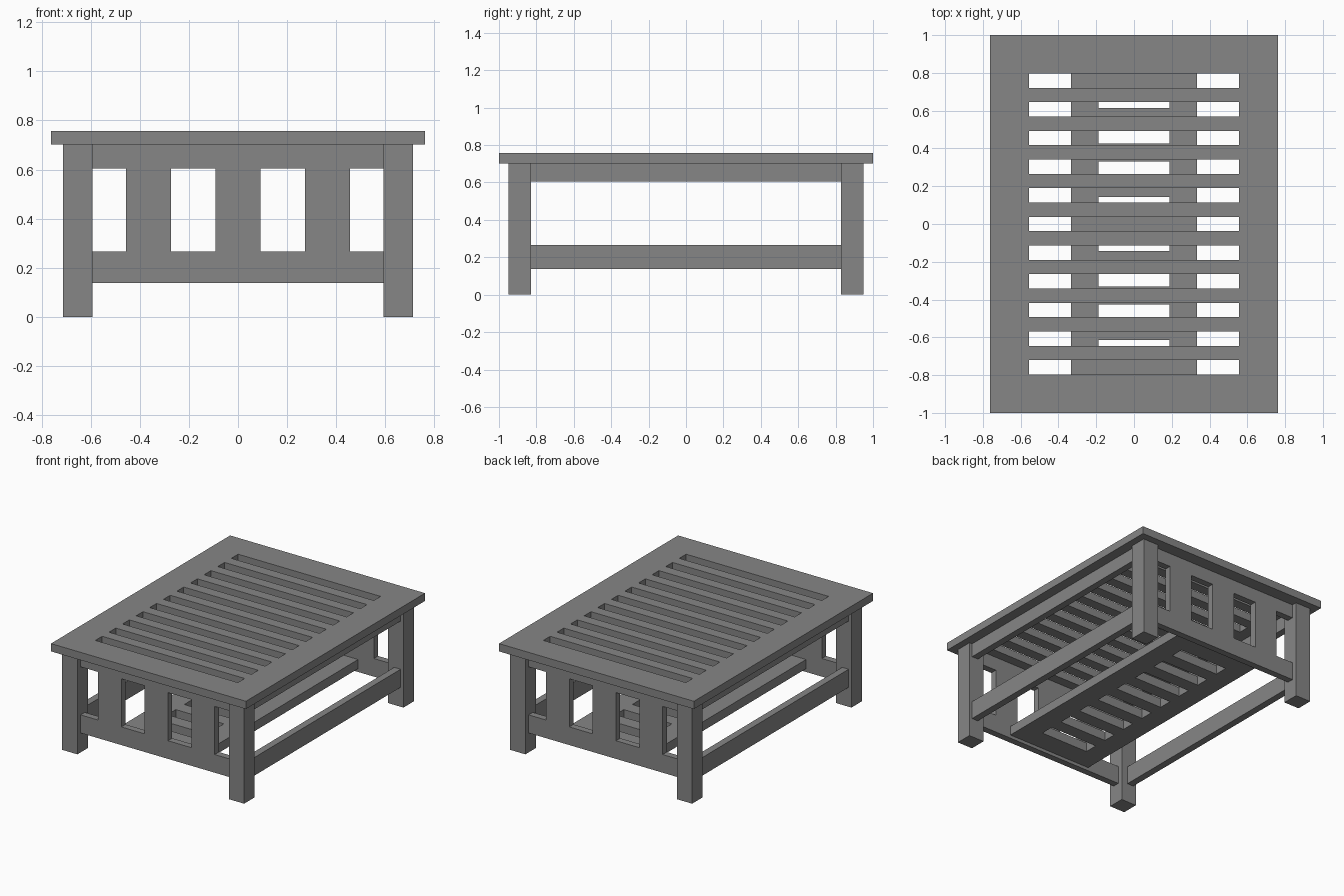
import bpy, bmesh

if "Cube" in bpy.data.objects:
    bpy.data.objects.remove(bpy.data.objects["Cube"])

# Dark grey finish for every part
finish = bpy.data.materials.new("dark_grey")
finish.diffuse_color = (0.24, 0.24, 0.24, 1)
finish.use_nodes = True
finish.node_tree.nodes["Principled BSDF"].inputs["Base Color"].default_value = finish.diffuse_color


def finish_object(name, bm):
    me = bpy.data.meshes.new(name)
    bm.to_mesh(me)
    bm.free()
    me.materials.append(finish)
    bpy.context.collection.objects.link(bpy.data.objects.new(name, me))


def boxes(name, spans):
    """One object from boxes given as (x0, x1, y0, y1, z0, z1)."""
    bm = bmesh.new()
    for x0, x1, y0, y1, z0, z1 in spans:
        for v in bmesh.ops.create_cube(bm, size=1)["verts"]:
            v.co = ((x0 + x1) / 2 + v.co.x * (x1 - x0),
                    (y0 + y1) / 2 + v.co.y * (y1 - y0),
                    (z0 + z1) / 2 + v.co.z * (z1 - z0))
    finish_object(name, bm)


def slatted_panel(name, hx, hy, ix, iy, slats, z0, z1):
    """Flat board with evenly spaced slots, as one clean solid."""
    step = 2 * iy / (2 * slats + 1)
    xs = [-hx, -ix, ix, hx]
    ys = [-hy] + [-iy + i * step for i in range(2 * slats + 2)] + [hy]
    bm = bmesh.new()
    grid = [[bm.verts.new((x, y, z0)) for x in xs] for y in ys]
    for j in range(len(ys) - 1):
        for i in range(3):
            if i == 1 and j % 2 == 1:
                continue  # slot
            bm.faces.new((grid[j][i], grid[j][i + 1],
                          grid[j + 1][i + 1], grid[j + 1][i]))
    ext = bmesh.ops.extrude_face_region(bm, geom=bm.faces[:], use_keep_orig=True)
    for v in ext["geom"]:
        if isinstance(v, bmesh.types.BMVert):
            v.co.z = z1
    bmesh.ops.recalc_face_normals(bm, faces=bm.faces[:])
    finish_object(name, bm)


TOP_Z = 0.702
LEG_X, LEG_Y = (0.592, 0.712), (0.83, 0.948)
RAIL_X, RAIL_Y = (0.64, 0.69), (0.865, 0.912)
LOW, HIGH = (0.137, 0.265), (0.605, TOP_Z)


def side(span, s):
    return span if s > 0 else (-span[1], -span[0])


# Slatted top and lower shelf
slatted_panel("table_top", 0.762, 1.0, 0.557, 0.797, 10, TOP_Z, 0.757)
slatted_panel("lower_shelf", 0.333, 0.865, 0.188, 0.71, 7, 0.16, 0.225)

# Legs
for sx, nx in ((-1, "left"), (1, "right")):
    for sy, ny in ((-1, "front"), (1, "back")):
        boxes(f"{ny}_{nx}_leg", [(*side(LEG_X, sx), *side(LEG_Y, sy), 0, TOP_Z)])

# Long side rails
for s, n in ((-1, "left"), (1, "right")):
    for z, level in ((LOW, "lower"), (HIGH, "upper")):
        boxes(f"{n}_{level}_rail", [(*side(RAIL_X, s), -0.83, 0.83, *z)])

# End panels: two rails joined by three wide uprights
for s, n in ((-1, "front"), (1, "back")):
    y = side(RAIL_Y, s)
    for z, level in ((LOW, "lower"), (HIGH, "upper")):
        boxes(f"{n}_{level}_rail", [(-0.592, 0.592, *y, *z)])
    boxes(f"{n}_uprights", [(c - 0.0915, c + 0.0915, *y, LOW[1], HIGH[0])
                            for c in (-0.365, 0, 0.365)])
